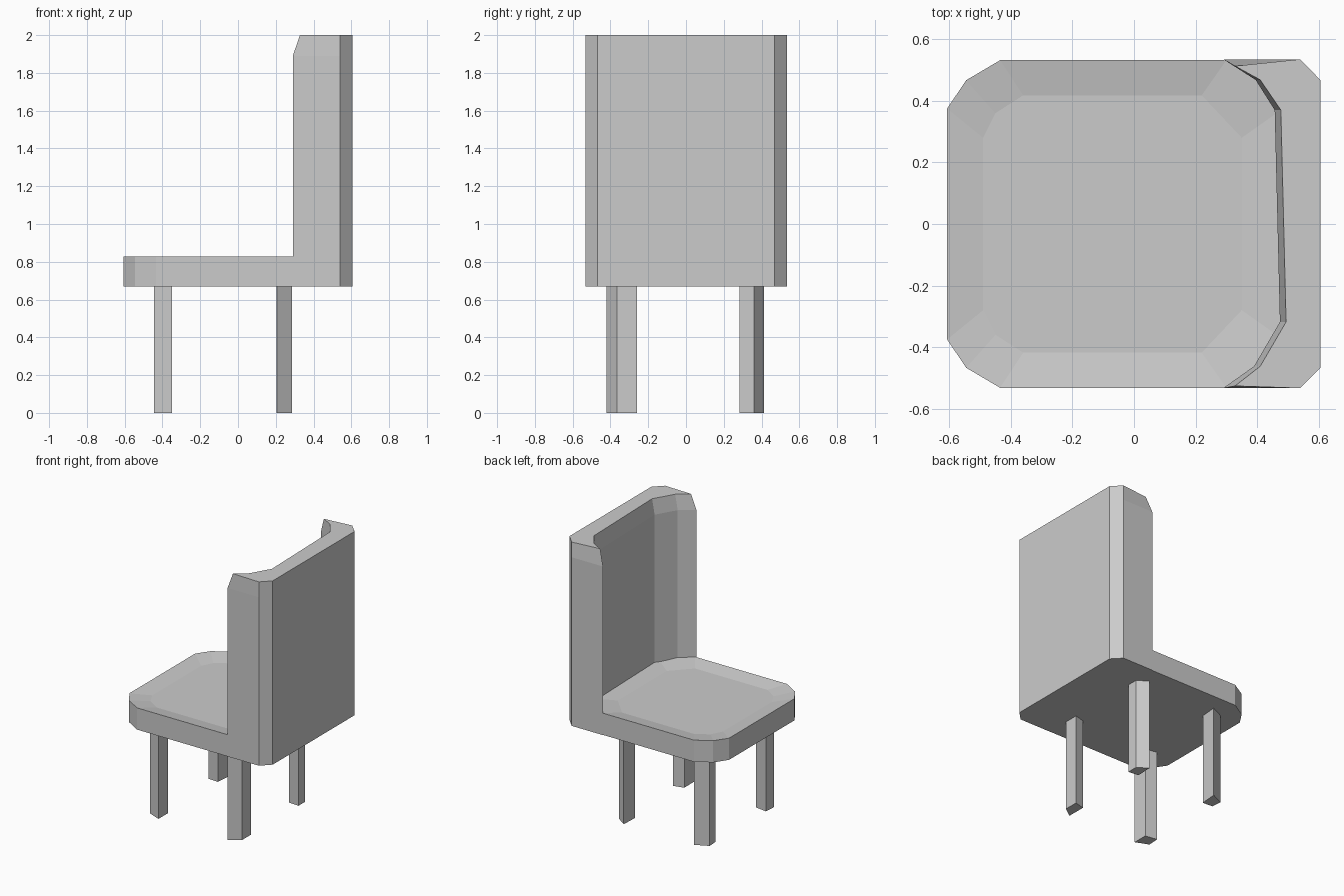
import bpy
import bmesh

if "Cube" in bpy.data.objects:
    bpy.data.objects.remove(bpy.data.objects["Cube"])


def loft(name, rings):
    """Solid through stacked rings, each given as (outline, z)."""
    bm = bmesh.new()
    loops = [[bm.verts.new((x, y, z)) for x, y in pts] for pts, z in rings]
    n = len(loops[0])
    for a, b in zip(loops, loops[1:]):
        for i in range(n):
            j = (i + 1) % n
            bm.faces.new((a[i], a[j], b[j], b[i]))
    bm.faces.new(loops[0][::-1])
    bm.faces.new(loops[-1])
    bmesh.ops.recalc_face_normals(bm, faces=bm.faces)
    mesh = bpy.data.meshes.new(name)
    bm.to_mesh(mesh)
    bm.free()
    obj = bpy.data.objects.new(name, mesh)
    bpy.context.collection.objects.link(obj)
    return obj


def mirrored(half):
    """Close a half outline by mirroring it across y = 0."""
    return half + [(x, -y) for x, y in reversed(half)]


# Seat: clipped front corners, shallow dished top, rear end buried in the back
seat_edge = mirrored([(-0.607, 0.375), (-0.545, 0.467), (-0.435, 0.532),
                      (0.30, 0.532), (0.52, 0.40)])
seat_dish = mirrored([(-0.49, 0.28), (-0.45, 0.36), (-0.36, 0.418),
                      (0.22, 0.418), (0.35, 0.28)])
loft("seat", [(seat_edge, 0.67), (seat_edge, 0.827), (seat_dish, 0.807)])

# Backrest: curved inner face, chamfered along its top front edge
rear = [(0.54, -0.533), (0.605, -0.468), (0.605, 0.468), (0.54, 0.535)]
inner_low = [(0.29, 0.535), (0.395, 0.468), (0.457, 0.37),
             (0.474, -0.318), (0.39, -0.462), (0.29, -0.533)]
inner_top = [(0.328, 0.513), (0.41, 0.468), (0.477, 0.37),
             (0.494, -0.318), (0.41, -0.462), (0.328, -0.526)]
loft("backrest", [(inner_low + rear, 0.67), (inner_low + rear, 1.89),
                  (inner_top + rear, 2.0)])

# Legs: four-sided posts whose outer corners are cut askew
legs = {
    "front_leg_a": [(-0.445, -0.37), (-0.35, -0.41), (-0.35, -0.30), (-0.44, -0.285)],
    "front_leg_b": [(-0.44, 0.29), (-0.36, 0.285), (-0.35, 0.41), (-0.445, 0.365)],
    "rear_leg_a": [(0.21, -0.42), (0.287, -0.365), (0.287, -0.26), (0.21, -0.28)],
    "rear_leg_b": [(0.205, 0.29), (0.285, 0.283), (0.285, 0.36), (0.21, 0.412)],
}
for name, section in legs.items():
    loft(name, [(section, 0.0), (section, 0.68)])
